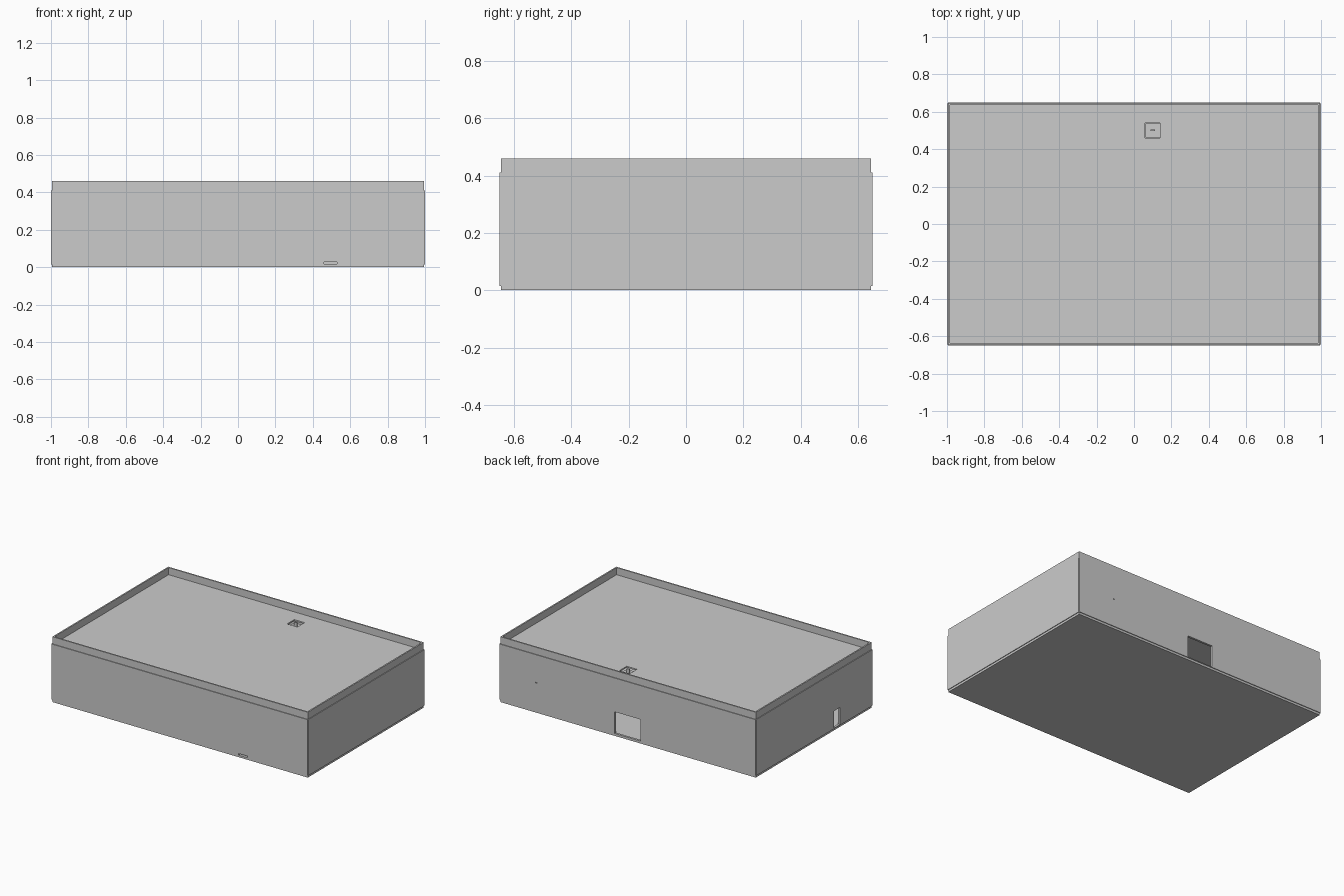
import bpy

if "Cube" in bpy.data.objects:
    bpy.data.objects.remove(bpy.data.objects["Cube"])

# Box helper: min/max extents on each axis
def box(name, x0, x1, y0, y1, z0, z1):
    bpy.ops.mesh.primitive_cube_add(size=1, location=((x0+x1)/2, (y0+y1)/2, (z0+z1)/2))
    o = bpy.context.object
    o.name = name
    o.scale = (x1-x0, y1-y0, z1-z0)
    bpy.ops.object.transform_apply(location=False, rotation=False, scale=True)
    return o

# Opening helper: hidden cutter used on a panel through a boolean
def cut(name, targets, *ext):
    c = box(name, *ext)
    c.hide_render = True
    for t in targets:
        m = t.modifiers.new(name, 'BOOLEAN')
        m.operation, m.solver, m.object = 'DIFFERENCE', 'EXACT', c
        bpy.context.view_layer.objects.active = t
        bpy.ops.object.modifier_apply(modifier=name)
    bpy.data.objects.remove(c, do_unlink=True)

X, Y = 0.995, 0.645   # inner shell half sizes
T, S = 0.010, 0.005   # shell and skin thickness
TOP, RIM, BASE = 0.46, 0.41, 0.015

# Hollow inner shell with floor, open at the top
shell = box("inner_shell", -X, X, -Y, Y, 0, TOP)
cut("cavity", [shell], -X+T, X-T, -Y+T, Y-T, BASE, TOP+0.1)

# Outer skin panels with notched corners
front = box("front_skin", -X, X, -Y-S, -Y, BASE, RIM)
back = box("back_skin", -X, X, Y, Y+S, BASE, RIM)
left = box("left_skin", -X-S, -X, -Y, Y, BASE, RIM)
right = box("right_skin", X, X+S, -Y, Y, BASE, RIM)

# Recessed lid
lid = box("recessed_lid", -X+T, X-T, -Y+T, Y-T, RIM-0.01, RIM)

# Wall openings
cut("back_opening", [shell, back], -0.1, 0.1, Y-0.05, Y+0.05, 0.02, 0.172)
cut("side_opening", [shell, left], -X-0.05, -X+0.05, -0.285, -0.22, 0.02, 0.14)
cut("front_slot", [shell, front], 0.46, 0.53, -Y-0.05, -Y+0.05, 0.017, 0.028)
cut("pin_hole", [shell, back], 0.705, 0.716, Y-0.05, Y+0.05, 0.21, 0.216)

# Small square opening in the lid with a sunken switch
cut("lid_opening", [lid], 0.06, 0.14, 0.46, 0.54, RIM-0.05, RIM+0.05)
box("switch_body", 0.062, 0.138, 0.462, 0.538, RIM-0.035, RIM-0.02)
box("switch_lever", 0.088, 0.112, 0.496, 0.504, RIM-0.02, RIM+0.008)
